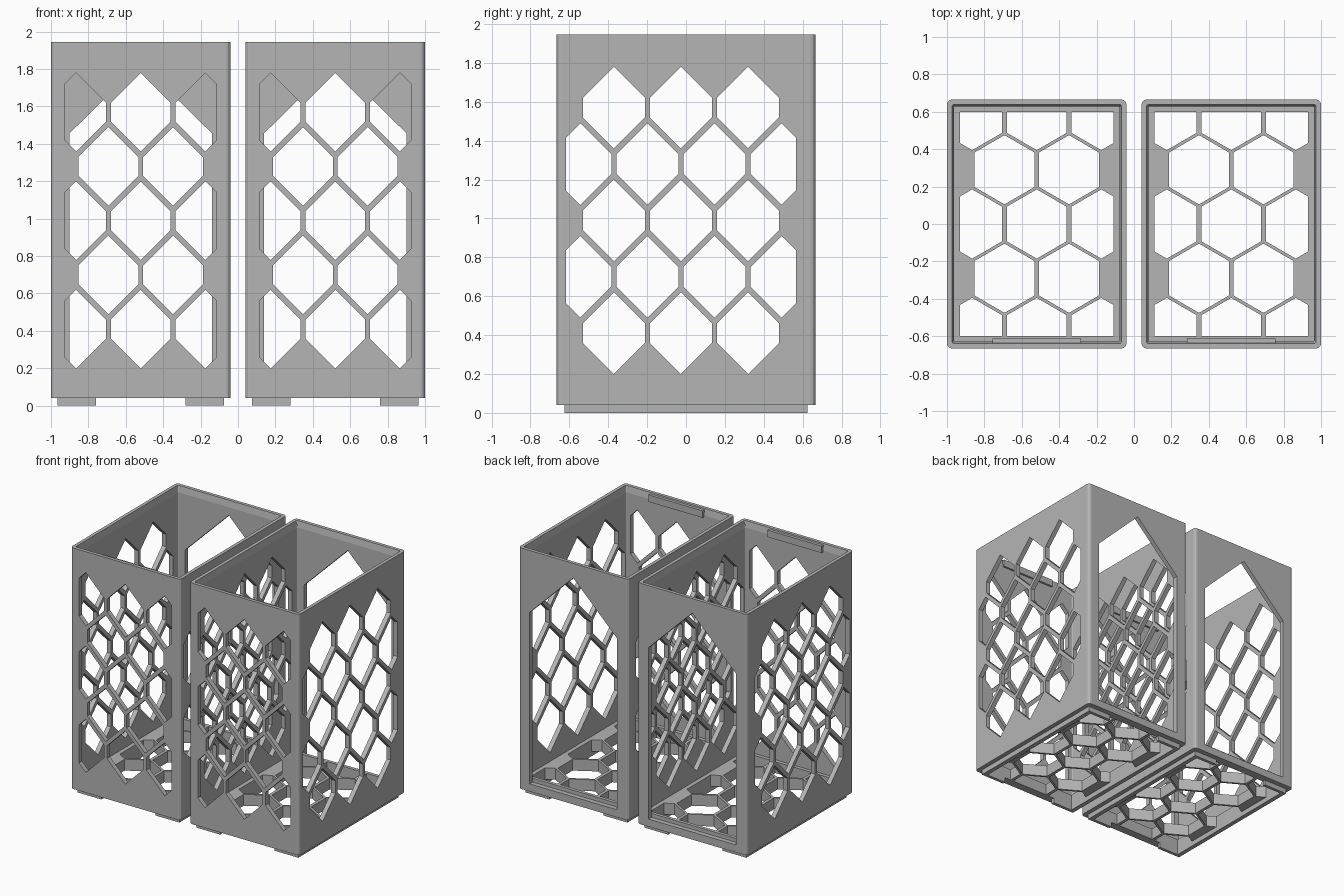
import bpy, bmesh, math

if "Cube" in bpy.data.objects:
    bpy.data.objects.remove(bpy.data.objects["Cube"])

HX, HY = 0.48, 0.665          # half width and half depth of one basket
Z0, Z1 = 0.04, 1.945          # underside and rim of the body
FLOOR, SILL = 0.13, 0.10
PITCH, ROW, HALF = 0.345, 0.29, 0.16

grey = bpy.data.materials.new("plain grey")
grey.diffuse_color = (0.46, 0.46, 0.46, 1)
grey.use_nodes = True
grey.node_tree.nodes["Principled BSDF"].inputs["Base Color"].default_value = grey.diffuse_color


def finish(bm, name):
    bmesh.ops.recalc_face_normals(bm, faces=bm.faces[:])
    mesh = bpy.data.meshes.new(name)
    bm.to_mesh(mesh)
    bm.free()
    mesh.materials.append(grey)
    ob = bpy.data.objects.new(name, mesh)
    bpy.context.collection.objects.link(ob)
    return ob


def prisms(name, polygons, place, lo, hi):
    """Extrude 2D polygons from lo to hi; place maps (u, v, depth) to xyz."""
    bm = bmesh.new()
    for poly in polygons:
        a = [bm.verts.new(place(u, v, lo)) for u, v in poly]
        b = [bm.verts.new(place(u, v, hi)) for u, v in poly]
        bm.faces.new(a)
        bm.faces.new(b[::-1])
        for i in range(len(a)):
            j = (i + 1) % len(a)
            bm.faces.new((a[i], a[j], b[j], b[i]))
    return finish(bm, name)


def clip(poly, axis, limit, sign):
    """Keep the part of a polygon where sign * coordinate <= sign * limit."""
    out = []
    for p, q in zip(poly, poly[1:] + poly[:1]):
        dp, dq = sign * (limit - p[axis]), sign * (limit - q[axis])
        if dp >= 0:
            out.append(p)
        if dp * dq < 0:
            t = dp / (dp - dq)
            out.append((p[0] + t * (q[0] - p[0]), p[1] + t * (q[1] - p[1])))
    return out


def honeycomb(rows, side, tip, u0, u1, v0, v1):
    """rows: (v, list of u centres); hexagons trimmed to a rectangle."""
    cells = []
    for v, centres in rows:
        for u in centres:
            h = [(u + HALF, v - side), (u + HALF, v + side), (u, v + tip),
                 (u - HALF, v + side), (u - HALF, v - side), (u, v - tip)]
            for axis, limit, sign in ((0, u0, -1), (0, u1, 1), (1, v0, -1), (1, v1, 1)):
                h = clip(h, axis, limit, sign)
            cells.append(h)
    return cells


def ring(bm, inset, radius, z):
    """Rounded rectangle loop."""
    x, y = HX - inset - radius, HY - inset - radius
    verts = []
    for k, (sx, sy) in enumerate(((1, 1), (-1, 1), (-1, -1), (1, -1))):
        for i in range(4):
            a = math.pi / 2 * (k + i / 3)
            verts.append(bm.verts.new((sx * x + radius * math.cos(a),
                                       sy * y + radius * math.sin(a), z)))
    return verts


# Basket body: outer shell, lip that tapers inward, inner wall, floor
bm = bmesh.new()
loops = [ring(bm, 0, 0.025, Z0), ring(bm, 0, 0.025, Z1), ring(bm, 0.027, 0.008, Z1),
         ring(bm, 0.037, 0.006, Z1 - 0.05), ring(bm, 0.037, 0.006, FLOOR)]
for a, b in zip(loops, loops[1:]):
    for i in range(len(a)):
        j = (i + 1) % len(a)
        bm.faces.new((a[i], a[j], b[j], b[i]))
bm.faces.new(loops[0])
bm.faces.new(loops[-1])
body = finish(bm, "basket_left")

# Honeycomb layouts
three, two = [-PITCH, 0, PITCH], [-PITCH / 2, PITCH / 2]
four = [PITCH * (i - 1.5) for i in range(4)]
heights = [0.41 + ROW * i for i in range(5)]
front = honeycomb([(z, two if i % 2 else three) for i, z in enumerate(heights)],
                  0.05, 0.21, -0.405, 0.405, 0, 2)
YC = -0.026
sides = honeycomb([(z, [YC + c for c in (four if i % 2 else three)])
                   for i, z in enumerate(heights)],
                  0.05, 0.21, -0.617, 0.566, 0, 2)
floor = honeycomb([(ROW * (i - 2), two if i % 2 else three) for i in range(5)],
                  0.0925, 0.185, -0.41, 0.41, -0.6, 0.6)
gable = [(-0.382, SILL), (0.382, SILL), (0.382, 1.455), (0, 1.83), (-0.382, 1.455)]

# Cutters for front wall, both side walls, floor and the open back
cutters = [
    prisms("front_cutter", front, lambda u, v, d: (u, d, v), -0.75, -0.6),
    prisms("side_cutter", sides, lambda u, v, d: (d, u, v), -0.6, 0.6),
    prisms("floor_cutter", floor, lambda u, v, d: (u, v, d), -0.05, 0.19),
    prisms("back_cutter", [gable], lambda u, v, d: (u, d, v), 0.627, 0.75),
]
for c in cutters:
    c.hide_render = True
    mod = body.modifiers.new(c.name, 'BOOLEAN')
    mod.operation, mod.solver, mod.object = 'DIFFERENCE', 'EXACT', c
deps = bpy.context.evaluated_depsgraph_get()
cut_mesh = bpy.data.meshes.new_from_object(body.evaluated_get(deps))
body.modifiers.clear()
body.data = cut_mesh
for c in cutters:
    bpy.data.objects.remove(c)

# Foot rails: a C shape on each side, leaving a gap at front and back
rail = [(0.445, -0.625), (0.445, 0.625), (0.238, 0.625), (0.238, 0.6),
        (0.41, 0.6), (0.41, -0.6), (0.238, -0.6), (0.238, -0.625)]
feet = prisms("foot_rails_left", [rail, [(-x, y) for x, y in rail]],
              lambda u, v, d: (u, v, d), 0, Z0)

# Tab inside the top of the front wall
tab = prisms("front_tab_left", [[(-0.237, 1.88), (0.237, 1.88), (0.237, 1.935), (-0.237, 1.935)]],
             lambda u, v, d: (u, d, v), -0.64, -0.613)

# Second basket beside the first
for ob in (body, feet, tab):
    twin = ob.copy()
    twin.name = ob.name.replace("left", "right")
    bpy.context.collection.objects.link(twin)
    ob.location.x, twin.location.x = -0.52, 0.52
